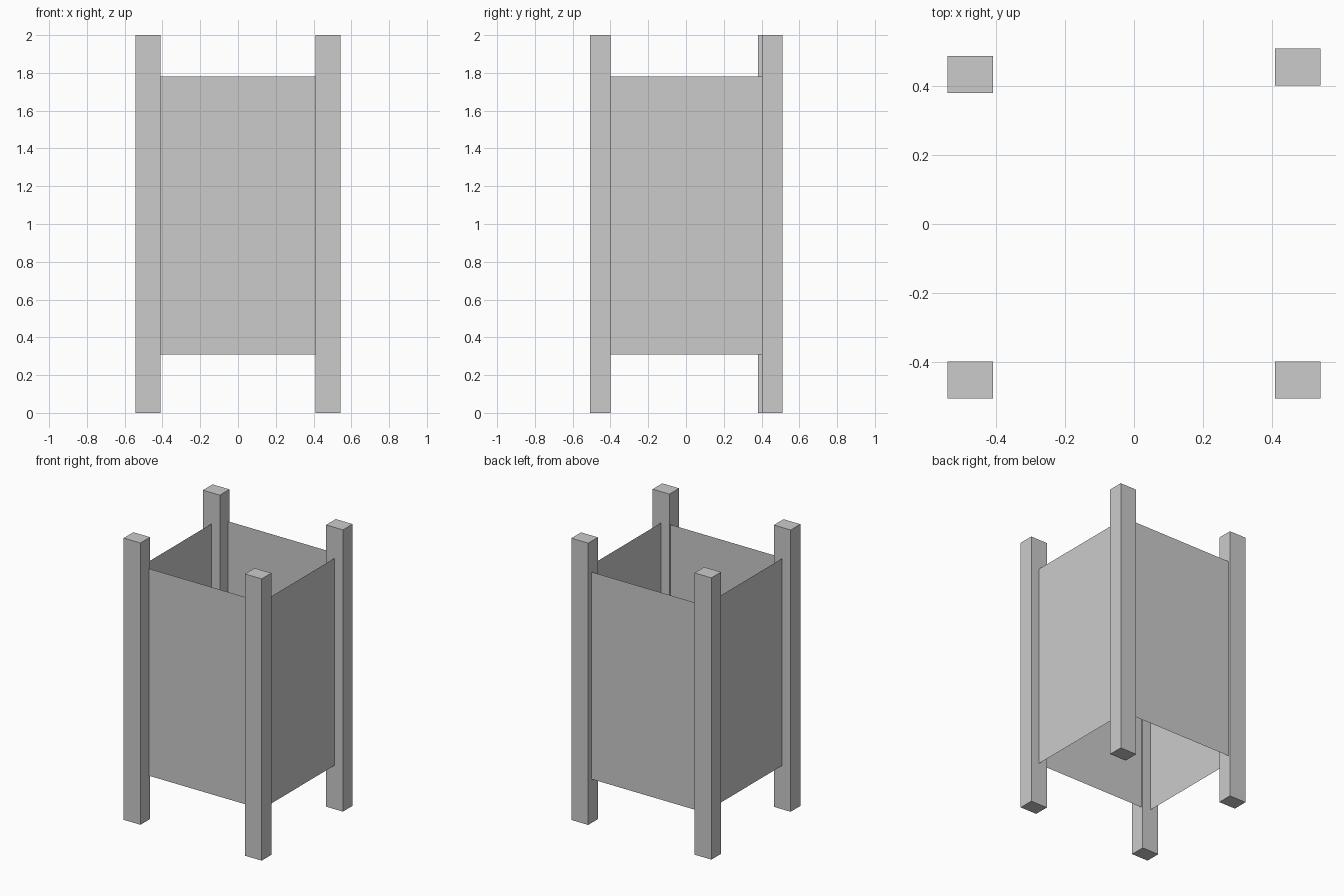
import bpy

if "Cube" in bpy.data.objects:
    bpy.data.objects.remove(bpy.data.objects["Cube"])


def mesh_object(name, verts, faces):
    mesh = bpy.data.meshes.new(name)
    mesh.from_pydata(verts, [], faces)
    obj = bpy.data.objects.new(name, mesh)
    bpy.context.collection.objects.link(obj)
    return obj


def leg(name, x, y):
    # square post standing on the ground, centred at x, y
    bpy.ops.mesh.primitive_cube_add(size=1, location=(x, y, 1))
    obj = bpy.context.object
    obj.name = name
    obj.scale = (0.132, 0.108, 2)


def panel(name, start, end, bottom=0.31, top=1.78):
    # thin upright sheet between two floor points
    (x0, y0), (x1, y1) = start, end
    mesh_object(name, [(x0, y0, bottom), (x1, y1, bottom),
                       (x1, y1, top), (x0, y0, top)], [(0, 1, 2, 3)])


# Corner legs (back left one sits slightly further in)
leg("front_left_leg", -0.476, -0.454)
leg("front_right_leg", 0.476, -0.454)
leg("back_right_leg", 0.476, 0.457)
leg("back_left_leg", -0.476, 0.435)

# Side panels, facing outward
panel("front_panel", (-0.41, -0.41), (0.41, -0.41))
panel("right_panel", (0.475, -0.40), (0.475, 0.403))
panel("back_panel", (0.41, 0.472), (-0.41, 0.472))
panel("left_panel", (-0.475, 0.381), (-0.475, -0.40))
